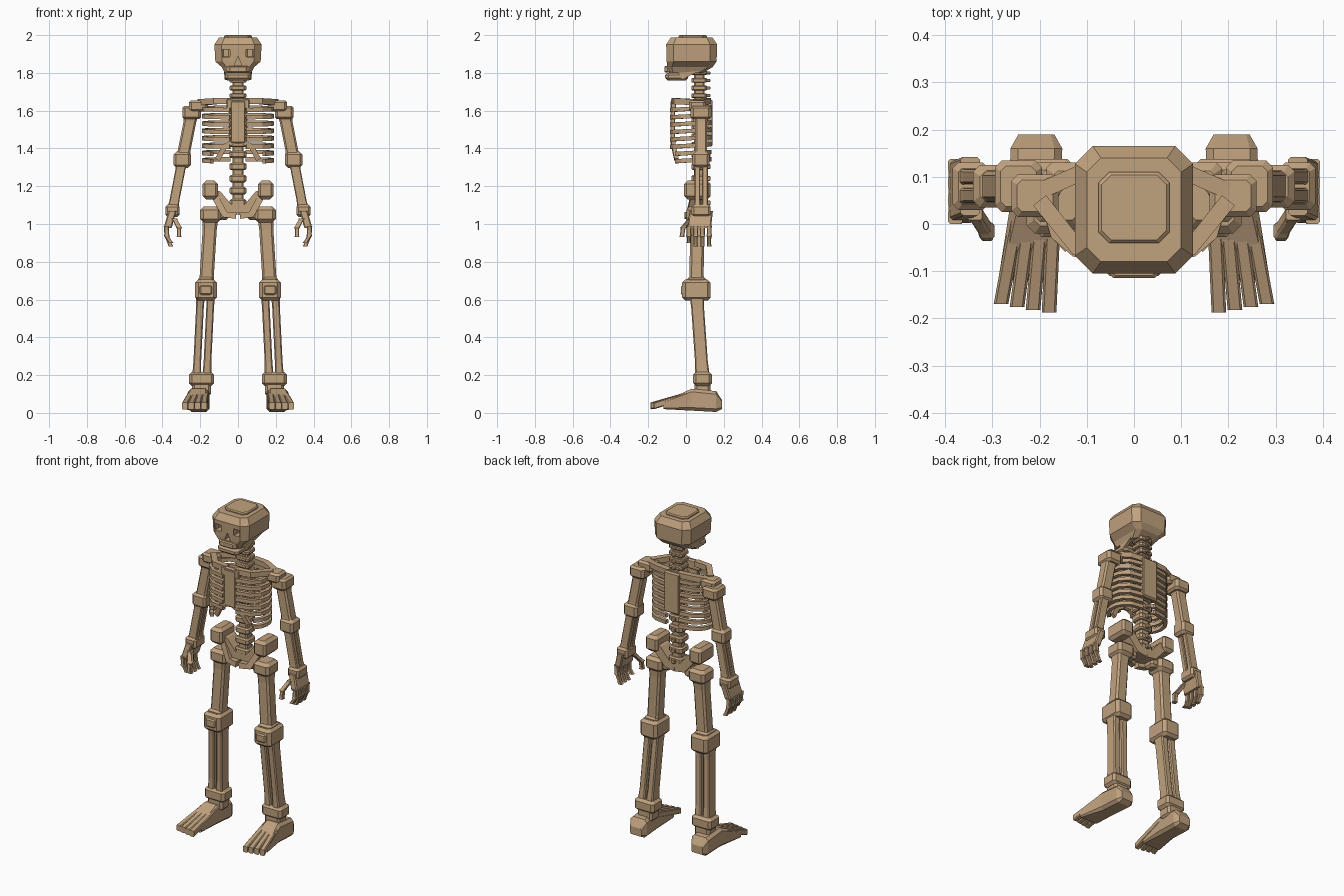
import bpy, bmesh
from math import sin, cos, radians
from mathutils import Vector, Matrix

default_cube = bpy.data.objects.get("Cube")
if default_cube:
    bpy.data.objects.remove(default_cube, do_unlink=True)

TAN = (.53, .36, .21, 1)
bone = bpy.data.materials.new("bone_tan")
bone.use_nodes = True
bone.diffuse_color = TAN
bone.node_tree.nodes["Principled BSDF"].inputs["Base Color"].default_value = TAN


def add_object(name, mesh):
    part = bpy.data.objects.new(name, mesh)
    bpy.context.collection.objects.link(part)
    return part


def skin(name, rings):
    """Join rings of points into one closed, flat-shaded solid."""
    bm = bmesh.new()
    loops = [[bm.verts.new(point) for point in ring] for ring in rings]
    for lower, upper in zip(loops, loops[1:]):
        for i in range(len(lower)):
            bm.faces.new((lower[i - 1], lower[i], upper[i], upper[i - 1]))
    bm.faces.new(loops[0])
    bm.faces.new(loops[-1])
    bmesh.ops.recalc_face_normals(bm, faces=bm.faces)
    mesh = bpy.data.meshes.new(name)
    bm.to_mesh(mesh)
    bm.free()
    mesh.materials.append(bone)
    return add_object(name, mesh)


def loft(name, sections, along="z"):
    """Skin chamfered rectangles, each given as (centre, half width, half depth)."""
    rings = []
    for centre, half_u, half_v in sections:
        cut = min(half_u, half_v) * .3
        quarter = [(half_u, half_v - cut), (half_u - cut, half_v)]
        flipped = [(-u, v) for u, v in reversed(quarter)]
        outline = quarter + flipped
        outline += [(-u, -v) for u, v in outline]
        rings.append([Vector(centre) + Vector((u, v, 0) if along == "z" else (u, 0, v))
                      for u, v in outline])
    return skin(name, rings)


def block(name, centre, size, bevel=.012):
    """Box with every edge chamfered."""
    half = Vector(size) / 2
    heights = (-half.z, bevel - half.z, half.z - bevel, half.z)
    insets = (bevel, 0, 0, bevel)
    return loft(name, [(Vector(centre) + Vector((0, 0, height)), half.x - inset, half.y - inset)
                       for height, inset in zip(heights, insets)])


def limb(name, start, end, width, depth, waist=.85, along="z"):
    """Straight bone between two joints, slimmer in the middle."""
    start, end = Vector(start), Vector(end)
    return loft(name, [(start.lerp(end, t), width * k / 2, depth * k / 2)
                       for t, k in ((0, 1), (.2, waist), (.8, waist), (1, 1))], along)


def bar(name, path, up, thickness, height):
    """Rectangular bar bent along a path; up gives the direction of its height."""
    points = [Vector(point) for point in path]
    last = len(points) - 1
    rise = Vector(up) * height / 2
    rings = []
    for i, point in enumerate(points):
        heading = points[min(i + 1, last)] - points[max(i - 1, 0)]
        side = heading.cross(rise).normalized() * thickness / 2
        rings.append([point + side + rise, point - side + rise,
                      point - side - rise, point + side - rise])
    return skin(name, rings)


def pair(part):
    """Keep a part as the left one and add its mirrored right twin."""
    mesh = part.data.copy()
    mesh.transform(Matrix.Scale(-1, 4, (1, 0, 0)))
    mesh.flip_normals()
    twin = add_object("right_" + part.name, mesh)
    part.name = "left_" + part.name
    return [part, twin]


def carve(target, cutters):
    for cutter in cutters:
        modifier = target.modifiers.new("carve", 'BOOLEAN')
        modifier.operation = 'DIFFERENCE'
        modifier.object = cutter
    evaluated = target.evaluated_get(bpy.context.evaluated_depsgraph_get())
    carved = bpy.data.meshes.new_from_object(evaluated)
    target.modifiers.clear()
    target.data = carved
    for cutter in cutters:
        bpy.data.objects.remove(cutter, do_unlink=True)


ACROSS, DEEP, UPWARD = Vector((1, 0, 0)), Vector((0, 1, 0)), Vector((0, 0, 1))

# Joints of the left side
SHOULDER = Vector((.245, .08, 1.59))
ELBOW = Vector((.295, .08, 1.34))
WRIST = Vector((.347, .08, 1.07))
PALM_END = Vector((.372, .07, .98))
HIP = Vector((.145, .06, 1.05))
KNEE = Vector((.17, .055, .65))
ANKLE = Vector((.193, .088, .18))

# Skull with eye sockets and nose opening
skull = loft("skull", [((0, 0, 1.8), .07, .09), ((0, .02, 1.83), .085, .12),
                       ((0, .03, 1.86), .12, .132), ((0, .03, 1.95), .125, .135),
                       ((0, .03, 1.988), .1, .11)])
sockets = pair(block("socket_cutter", (.063, -.1, 1.905), (.04, .08, .04), .002))
nose = skin("nose_cutter", [[(-.02, y, 1.84), (.02, y, 1.84), (0, y, 1.89)] for y in (-.2, -.06)])
carve(skull, sockets + [nose])
block("skull_cap", (0, .035, 1.985), (.15, .15, .03), .006)
block("upper_teeth", (0, -.06, 1.82), (.12, .11, .035), .006)
block("jaw", (0, -.05, 1.78), (.14, .12, .04))
pair(bar("jaw_hinge", [(.06, -.03, 1.78), (.065, .06, 1.83)], ACROSS, .04, .02))


def vertebrae(name, bottom, top, count):
    """Evenly stacked discs joined by narrow cores."""
    step = (top - bottom) / count
    core = limb(name + "_core", (0, .07, bottom), (0, .07, top), .06, .055, waist=1)
    for i in range(count):
        centre = Vector((0, .07, bottom + step * (i + .5)))
        block(name, centre, (.09, .084, step * .6), step * .12)
        block(name + "_spur", centre + DEEP * .045, (.025, .03, step * .4), .004)


# Spine
vertebrae("lumbar_vertebra", 1.08, 1.4, 5)
vertebrae("chest_vertebra", 1.4, 1.66, 6)
vertebrae("neck_vertebra", 1.66, 1.82, 4)

# Breastbone and back plate
block("breastbone", (0, -.07, 1.54), (.075, .026, .23), .008)
block("breastbone_top", (0, -.066, 1.635), (.12, .028, .06), .008)
block("back_plate", (0, .127, 1.535), (.1, .028, .25), .008)


def rib(name, z, front_angle):
    """Half hoop from the spine round to the front."""
    angles = [radians(85 + (front_angle - 85) * i / 6) for i in range(7)]
    path = [(.18 * cos(a) ** .6, .025 + .1 * sin(a), z + .006 * sin(a)) for a in angles]
    pair(bar(name, path, UPWARD, .022, .022))


# Rib cage: six full ribs, then two open ones
for i in range(8):
    rib("rib", 1.61 - i * .039, -85 if i < 6 else -50)
pair(bar("rib_arch", [(.02, -.07, 1.44), (.07, -.065, 1.41), (.11, -.05, 1.34)], DEEP, .028, .022))

# Shoulder girdle
pair(bar("collar_bone", [(.03, -.06, 1.65), (.12, -.05, 1.65), (.2, .05, 1.645)],
         UPWARD, .035, .032))
pair(bar("shoulder_bar", [(.03, .115, 1.65), (.12, .105, 1.65), (.2, .07, 1.64)],
         UPWARD, .035, .032))
pair(block("shoulder_block", (.21, .06, 1.625), (.1, .09, .06)))
pair(block("shoulder_joint", SHOULDER, (.1, .11, .07)))

# Arm
pair(limb("upper_arm", SHOULDER, ELBOW, .08, .075))
pair(block("elbow", ELBOW, (.092, .09, .085), .015))
for offset in (-.02, .02):
    shift = DEEP * offset
    pair(limb("forearm_bone", ELBOW + shift, WRIST + shift, .062, .036))
pair(block("wrist", WRIST, (.075, .1, .065)))

# Hand
pair(limb("palm", WRIST, PALM_END, .042, .125, waist=1))
for i in range(4):
    knuckle = PALM_END + Vector((.007, .036 * i - .055, .01))
    middle = knuckle + Vector((-.002, 0, -.055))
    tip = middle + Vector((-.022, 0, -.055 if i else -.035))
    pair(limb("finger_base", knuckle, middle, .03, .03))
    pair(limb("finger_tip", middle, tip, .026, .025))
pair(limb("thumb_base", (.338, .025, 1.03), (.312, -.015, .98), .032, .034))
pair(limb("thumb_tip", (.312, -.015, .98), (.312, -.022, .93), .026, .028))

# Pelvis and hip joint
pair(bar("pelvis_rim", [(0, .07, 1.075), (.05, .07, 1.08), (.11, .07, 1.15), (.16, .065, 1.165)],
         DEEP, .055, .085))
pair(block("pelvis_wing", (.147, .06, 1.18), (.08, .14, .1), .018))
pair(bar("pelvis_front", [(.01, .01, 1.045), (.07, .02, 1.05), (.12, .04, 1.14)], DEEP, .035, .035))
pair(block("hip_link", (.09, .06, 1.05), (.08, .07, .055)))
pair(block("hip_joint", HIP, (.11, .115, .085), .018))

# Leg
pair(limb("thigh", HIP, KNEE, .088, .088))
pair(block("knee", KNEE, (.115, .15, .11), .016))
pair(block("knee_top", KNEE + UPWARD * .05, (.085, .1, .04)))
pair(block("knee_cap", KNEE - DEEP * .06, (.065, .045, .06)))
for offset in (-.027, .027):
    shift = ACROSS * offset
    pair(limb("shin_bone", KNEE + shift, ANKLE + shift, .048, .08))
pair(block("ankle", ANKLE, (.133, .1, .075), .015))
pair(block("ankle_neck", ANKLE - UPWARD * .05, (.1, .085, .08)))

# Foot and toes
pair(loft("foot", [((.207, .19, .045), .038, .024), ((.207, .16, .06), .055, .055),
                   ((.21, .03, .07), .054, .058), ((.226, -.12, .04), .062, .02)], along="y"))
for i in range(4):
    heel_side = Vector((.17 + i * .025, .03, .1))
    toe_tip = Vector((.18 + i * .034, i * .006 - .188, .037))
    pair(limb("toe", heel_side, toe_tip, .031, .036, waist=1, along="y"))
